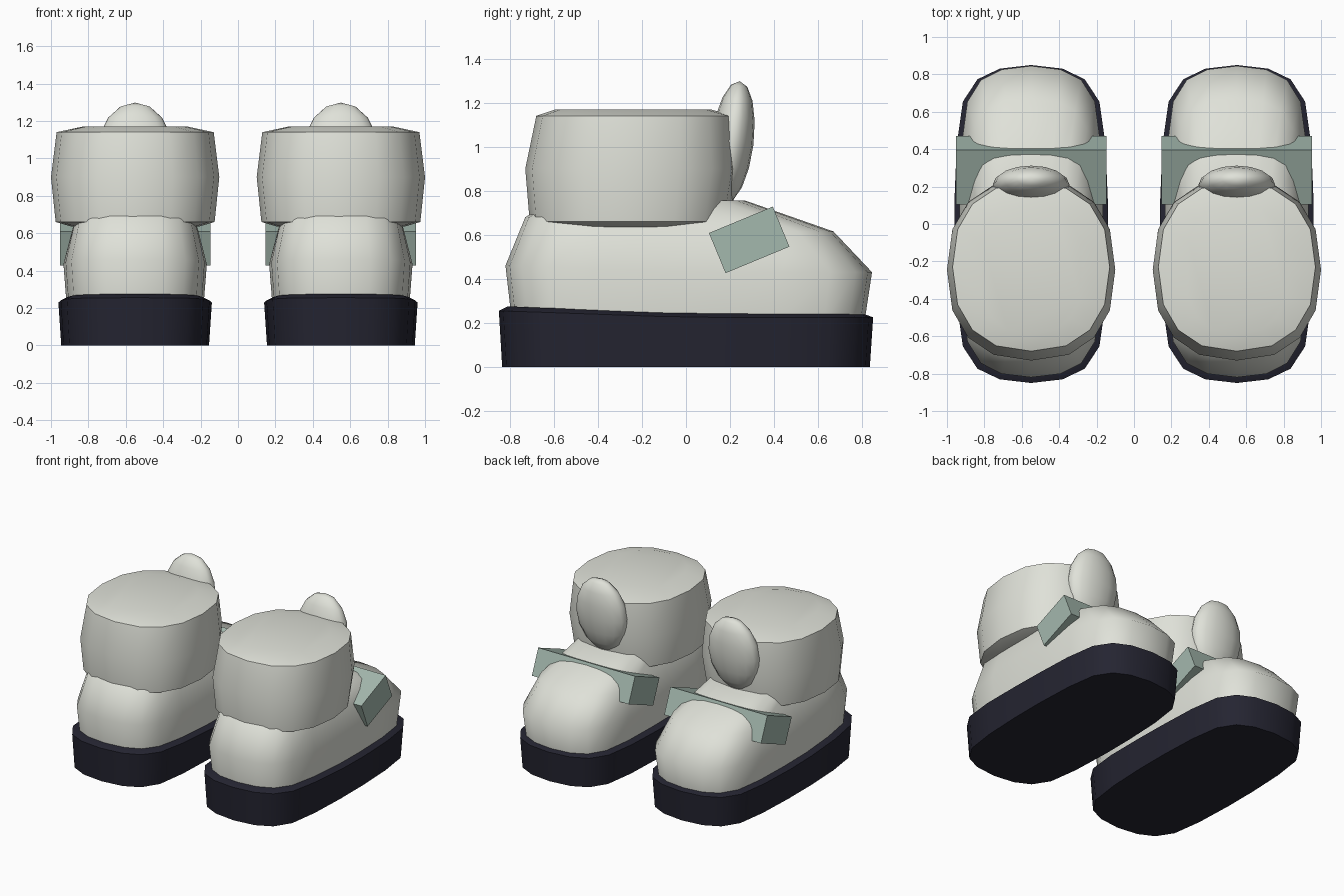
import bpy, bmesh, math
from mathutils import Matrix

cube = bpy.data.objects.get("Cube")
if cube:
    bpy.data.objects.remove(cube, do_unlink=True)


def material(name, rgb):
    m = bpy.data.materials.new(name)
    m.use_nodes = True
    m.diffuse_color = (*rgb, 1)
    bsdf = next(n for n in m.node_tree.nodes if n.type == 'BSDF_PRINCIPLED')
    bsdf.inputs["Base Color"].default_value = (*rgb, 1)
    return m


CREAM = material("warm off white", (0.74, 0.755, 0.69))
NAVY = material("dark navy", (0.018, 0.018, 0.031))
SAGE = material("sage green", (0.37, 0.48, 0.42))


def finish(bm, name, mat, smooth=True):
    bmesh.ops.recalc_face_normals(bm, faces=bm.faces)
    mesh = bpy.data.meshes.new(name)
    bm.to_mesh(mesh)
    bm.free()
    mesh.materials.append(mat)
    obj = bpy.data.objects.new(name, mesh)
    bpy.context.collection.objects.link(obj)
    if smooth:
        bpy.ops.object.select_all(action='DESELECT')
        obj.select_set(True)
        bpy.context.view_layer.objects.active = obj
        bpy.ops.object.shade_smooth_by_angle(angle=math.radians(55))
    return obj


# Footprint outline: one quarter, mirrored to a full loop
quarter = [(1, 0.15), (0.97, 0.5), (0.89, 0.77), (0.7, 0.91), (0.41, 0.977)]
half = quarter + [(0, 1)] + [(-x, y) for x, y in reversed(quarter)]
FOOT = half + [(-x, -y) for x, y in half]


# Ankle outline: rounded oval
def power(v, p=0.84):
    return math.copysign(abs(v) ** p, v)


ANKLE = [(power(math.cos(a)), power(math.sin(a)))
         for a in (i * math.pi / 8 for i in range(16))]


def loft(name, outline, rings, cx, mat):
    """Each ring: half width, heel y, toe y, heel z, toe z."""
    bm = bmesh.new()
    loops = []
    for hw, y0, y1, z0, z1 in rings:
        loop = []
        for u, v in outline:
            y = (y0 + y1) / 2 + v * (y1 - y0) / 2
            z = z1 + (z0 - z1) * max(0, -v)
            loop.append(bm.verts.new((cx + u * hw, y, z)))
        loops.append(loop)
    n = len(outline)
    for a, b in zip(loops, loops[1:]):
        for i in range(n):
            j = (i + 1) % n
            bm.faces.new((a[i], a[j], b[j], b[i]))
    bm.faces.new(loops[0])
    bm.faces.new(loops[-1])
    return finish(bm, name, mat)


SOLE = [(0.395, -0.835, 0.835, 0, 0), (0.41, -0.85, 0.85, 0.255, 0.225),
        (0.375, -0.81, 0.81, 0.275, 0.24)]
UPPER = [(0.365, -0.79, 0.81, 0.2, 0.2), (0.383, -0.82, 0.845, 0.46, 0.43),
         (0.335, -0.73, 0.67, 0.68, 0.615), (0.26, -0.6, 0.27, 0.755, 0.755)]
CUFF = [(0.34, -0.6, 0.1, 0.635, 0.635), (0.425, -0.71, 0.2, 0.66, 0.66),
        (0.45, -0.73, 0.24, 0.9, 0.9), (0.42, -0.68, 0.22, 1.14, 1.14),
        (0.28, -0.59, 0.11, 1.17, 1.17)]

for side, cx in (("left", 0.55), ("right", -0.55)):
    loft(side + "_sole", FOOT, SOLE, cx, NAVY)
    loft(side + "_upper", FOOT, UPPER, cx, CREAM)
    loft(side + "_cuff", ANKLE, CUFF, cx, CREAM)

    # Strap: tilted block across the instep
    bm = bmesh.new()
    bmesh.ops.create_cube(bm, size=1, matrix=(
        Matrix.Translation((cx, 0.287, 0.577))
        @ Matrix.Rotation(math.radians(22.5), 4, 'X')
        @ Matrix.Diagonal((0.805, 0.314, 0.197, 1))))
    finish(bm, side + "_strap", SAGE, smooth=False)

    # Tongue: flattened egg leaning out of the cuff
    bm = bmesh.new()
    bmesh.ops.create_uvsphere(bm, u_segments=16, v_segments=8, radius=1, matrix=(
        Matrix.Translation((cx, 0.21, 1.02))
        @ Matrix.Rotation(math.radians(-7), 4, 'X')
        @ Matrix.Diagonal((0.205, 0.097, 0.28, 1))))
    finish(bm, side + "_tongue", CREAM)
